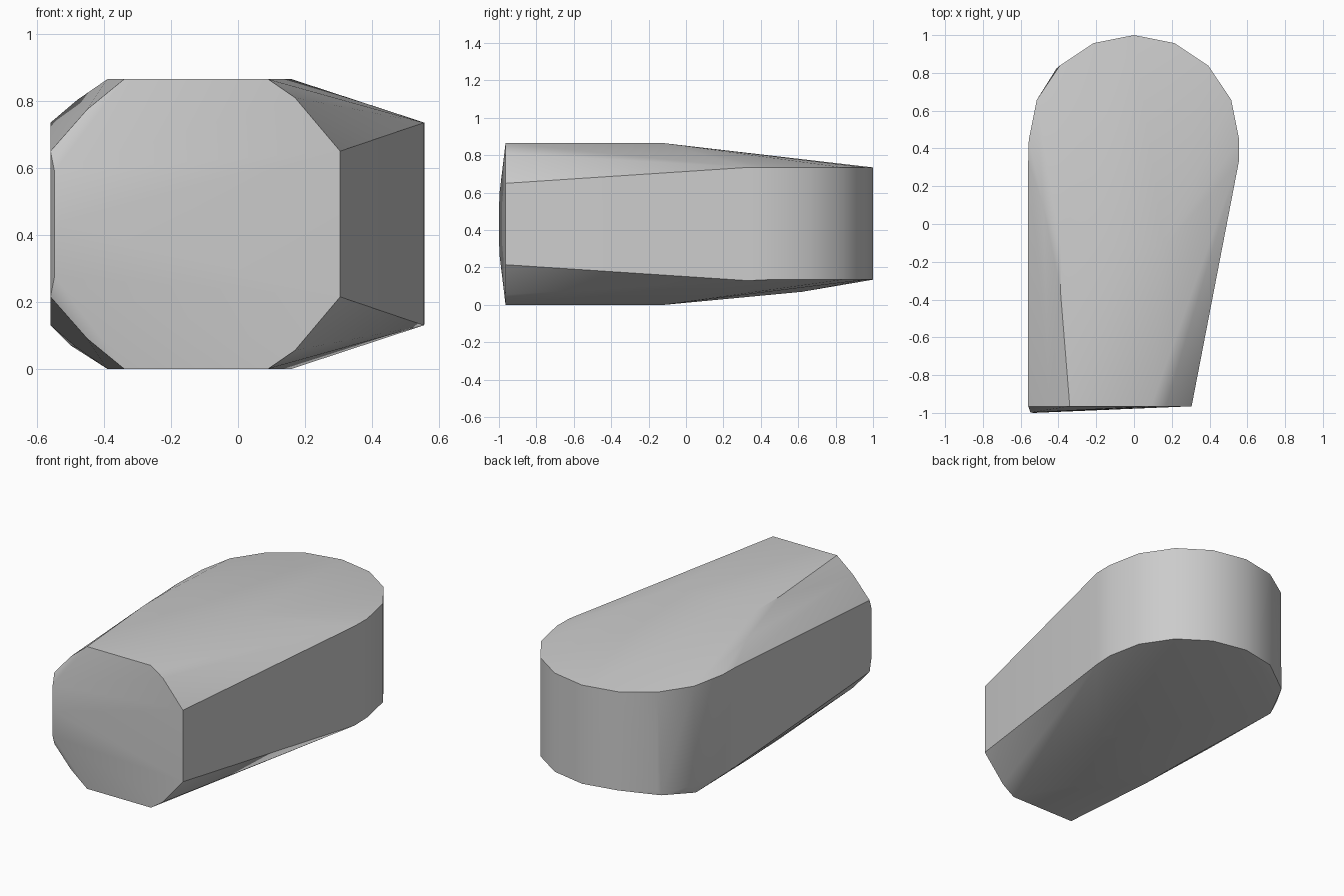
import bpy
import bmesh
from math import radians, sin, cos

cube = bpy.data.objects.get("Cube")
if cube:
    bpy.data.objects.remove(cube)

HEIGHT = 0.865
RIM_LOW, RIM_HIGH = 0.135, 0.735
NOSE_Y = -0.965
points = []


def add_mirrored(x, y, z):
    """Add a point and its twin across the mid height."""
    points.extend([(x, y, z), (x, y, HEIGHT - z)])


# Chamfered nose outline, upper half
for x, z in [(-0.56, 0.65), (-0.45, 0.775), (-0.34, HEIGHT),
             (0.09, HEIGHT), (0.17, 0.81), (0.305, 0.65)]:
    add_mirrored(x, NOSE_Y, z)

# Slight bulge at one edge of the nose
points.append((-0.53, -1.0, 0.435))
add_mirrored(-0.548, -0.998, 0.59)

# Flat top and bottom, ending where the taper starts
for x, y in [(-0.39, -0.35), (-0.39, -0.12), (0.16, -0.12)]:
    add_mirrored(x, y, HEIGHT)
add_mirrored(-0.48, 0.1, 0.803)

# Rounded back end
STEPS = 8
for i in range(STEPS + 1):
    a = radians(180 * i / STEPS)
    for z in (RIM_LOW, RIM_HIGH):
        points.append((0.557 * cos(a), 0.445 + 0.555 * sin(a), z))
for x in (-0.56, 0.555):
    add_mirrored(x, 0.33, RIM_HIGH)

# Lower corner of the back underside
points.extend([(-0.41, 0.824, 0.107), (-0.5, 0.62, 0.07)])

# Skin the points as one convex body
bm = bmesh.new()
for p in points:
    bm.verts.new(p)
hull = bmesh.ops.convex_hull(bm, input=bm.verts)
loose = {g for g in hull["geom_interior"] + hull["geom_unused"]
         if isinstance(g, bmesh.types.BMVert)}
bmesh.ops.delete(bm, geom=list(loose), context="VERTS")
bmesh.ops.dissolve_limit(bm, angle_limit=radians(0.5),
                         verts=bm.verts, edges=bm.edges)
bmesh.ops.recalc_face_normals(bm, faces=bm.faces)
mesh = bpy.data.meshes.new("tapered_body")
bm.to_mesh(mesh)
bm.free()

# Plain grey colour
grey = bpy.data.materials.new("light_grey")
grey.use_nodes = True
colour = (0.6, 0.6, 0.6, 1.0)
grey.diffuse_color = colour
grey.node_tree.nodes["Principled BSDF"].inputs["Base Color"].default_value = colour
mesh.materials.append(grey)

body = bpy.data.objects.new("tapered_body", mesh)
bpy.context.collection.objects.link(body)
bpy.context.view_layer.objects.active = body
body.select_set(True)
bpy.ops.object.shade_smooth_by_angle(angle=radians(30))
